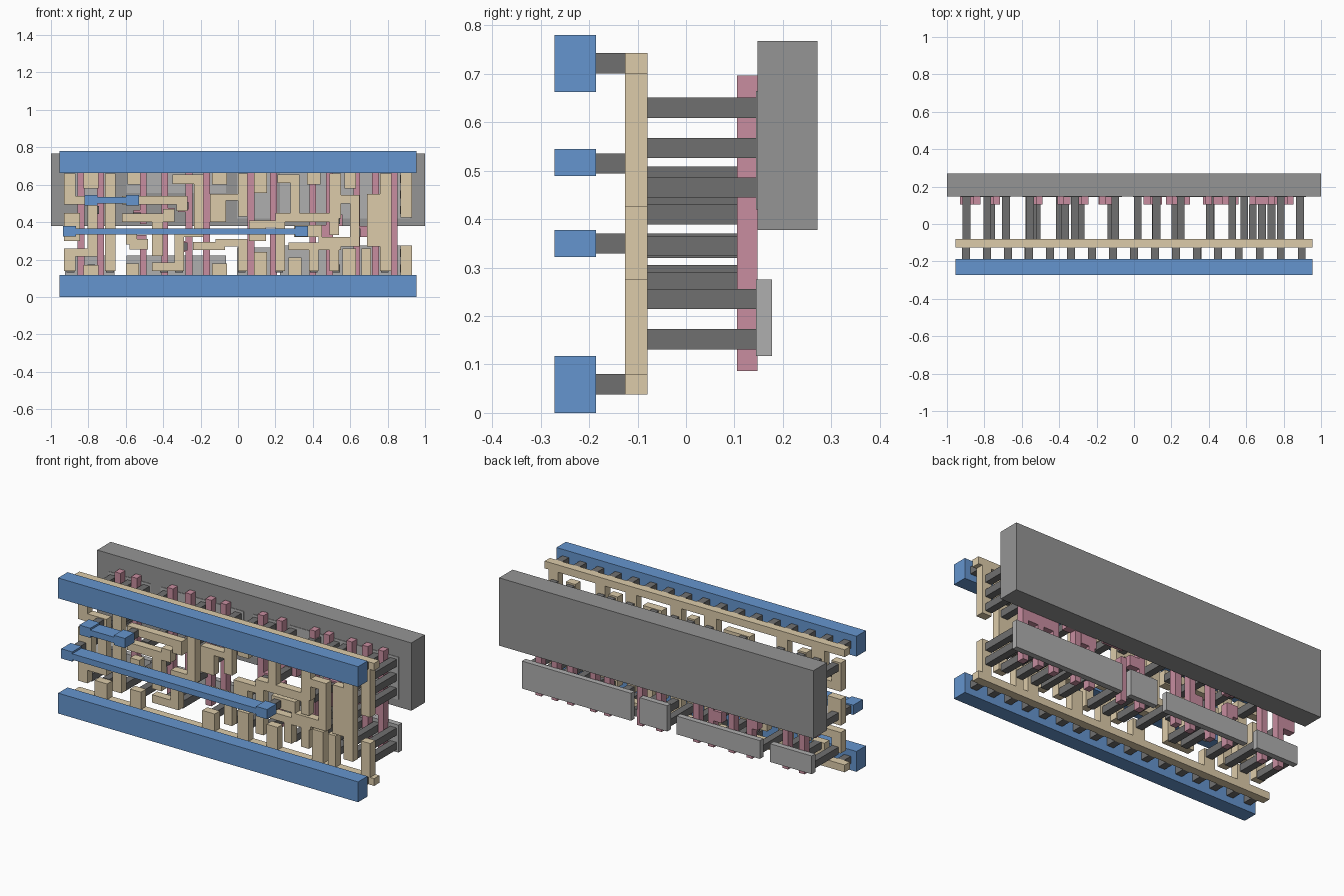
import bpy, bmesh, math
from mathutils import Vector


def material(name, rgb):
    m = bpy.data.materials.new(name)
    m.diffuse_color = (*rgb, 1)
    return m


BLUE = material("metal_blue", (0.13, 0.30, 0.62))
TAN = material("local_tan", (0.72, 0.60, 0.40))
PINK = material("gate_pink", (0.58, 0.27, 0.35))
DARK = material("contact_dark", (0.16, 0.16, 0.16))
GREY = material("well_grey", (0.30, 0.30, 0.30))
LIGHT = material("diffusion_grey", (0.43, 0.43, 0.43))


def layer(name, rects, y0, y1, mat):
    """Union of x/z rectangles (x0, x1, z0, z1), extruded from y0 to y1."""
    xs = sorted({round(v, 4) for r in rects for v in r[:2]})
    zs = sorted({round(v, 4) for r in rects for v in r[2:]})
    bm = bmesh.new()
    for a, b in zip(xs, xs[1:]):
        for c, d in zip(zs, zs[1:]):
            mx, mz = (a + b) / 2, (c + d) / 2
            if any(r[0] < mx < r[1] and r[2] < mz < r[3] for r in rects):
                bm.faces.new([bm.verts.new((x, y0, z))
                              for x, z in ((a, c), (b, c), (b, d), (a, d))])
    bmesh.ops.remove_doubles(bm, verts=bm.verts, dist=1e-5)
    ext = bmesh.ops.extrude_face_region(bm, geom=bm.faces[:], use_keep_orig=True)
    moved = [g for g in ext["geom"] if isinstance(g, bmesh.types.BMVert)]
    bmesh.ops.translate(bm, verts=moved, vec=Vector((0, y1 - y0, 0)))
    bmesh.ops.recalc_face_normals(bm, faces=bm.faces[:])
    bmesh.ops.dissolve_limit(bm, angle_limit=math.radians(1),
                             verts=bm.verts[:], edges=bm.edges[:])
    me = bpy.data.meshes.new(name)
    bm.to_mesh(me)
    bm.free()
    ob = bpy.data.objects.new(name, me)
    me.materials.append(mat)
    bpy.context.collection.objects.link(ob)
    return ob


def squares(points, s=0.0415):
    h = s / 2
    return [(x - h, x + h, z - h, z + h) for x, z in points]


# Blue power rails and two signal wires with end pads
M0, M1 = -0.272, -0.186
layer("lower_rail", [(-0.955, 0.955, 0, 0.117)], M0, M1, BLUE)
layer("upper_rail", [(-0.955, 0.955, 0.663, 0.78)], M0, M1, BLUE)
layer("long_wire", [(-0.93, 0.37, 0.333, 0.367), (-0.935, -0.865, 0.322, 0.378),
                    (0.305, 0.375, 0.322, 0.378)], M0, M1, BLUE)
layer("short_wire", [(-0.82, -0.53, 0.5, 0.534), (-0.82, -0.75, 0.489, 0.545),
                     (-0.60, -0.53, 0.489, 0.545)], M0, M1, BLUE)

# Short posts between the blue and tan layers
rail_x = [-0.898 + 0.1122 * i for i in range(17)]
posts = [(x, z) for x in rail_x for z in (0.059, 0.722)]
posts += [(-0.9, 0.35), (0.34, 0.35), (-0.785, 0.515), (-0.565, 0.515)]
layer("metal_posts", squares(posts), M1, -0.126, DARK)

# Tan layer: rails with stubs
L0, L1 = -0.126, -0.079
layer("upper_tan_rail", [
    (-0.955, 0.955, 0.701, 0.743), (-0.825, -0.745, 0.58, 0.71),
    (-0.59, -0.52, 0.60, 0.71), (-0.14, -0.06, 0.60, 0.71),
    (0.085, 0.155, 0.555, 0.71), (0.37, 0.44, 0.6, 0.71),
    (0.57, 0.63, 0.58, 0.71), (0.87, 0.93, 0.425, 0.71)], L0, L1, TAN)
layer("lower_tan_rail", [
    (-0.955, 0.955, 0.038, 0.08), (-0.825, -0.745, 0.07, 0.17),
    (-0.6, -0.53, 0.07, 0.18), (-0.14, -0.06, 0.07, 0.18),
    (0.085, 0.155, 0.07, 0.24), (0.27, 0.34, 0.07, 0.21),
    (0.56, 0.63, 0.07, 0.26), (0.66, 0.71, 0.07, 0.26),
    (0.87, 0.93, 0.07, 0.275)], L0, L1, TAN)

# Tan layer: left-hand nets
layer("input_pad", [(-0.93, -0.845, 0.3, 0.45)], L0, L1, TAN)
layer("first_inverter_link", [
    (-0.93, -0.87, 0.14, 0.26), (-0.93, -0.75, 0.215, 0.26),
    (-0.805, -0.75, 0.215, 0.54), (-0.93, -0.75, 0.495, 0.54),
    (-0.93, -0.87, 0.495, 0.66)], L0, L1, TAN)
layer("second_inverter_link", [(-0.71, -0.655, 0.14, 0.66)], L0, L1, TAN)
layer("data_pad", [(-0.58, -0.48, 0.255, 0.31), (-0.6, -0.54, 0.28, 0.36)],
      L0, L1, TAN)
layer("left_hook", [
    (-0.62, -0.27, 0.495, 0.54), (-0.33, -0.27, 0.46, 0.54)], L0, L1, TAN)
layer("left_bar", [
    (-0.62, -0.34, 0.40, 0.445), (-0.40, -0.34, 0.40, 0.47),
    (-0.46, -0.40, 0.22, 0.42), (-0.46, -0.30, 0.14, 0.185)], L0, L1, TAN)

# Tan layer: middle nets
layer("middle_hook", [
    (-0.35, -0.185, 0.605, 0.655), (-0.235, -0.185, 0.32, 0.655),
    (-0.34, -0.185, 0.32, 0.36), (-0.34, -0.29, 0.14, 0.36)], L0, L1, TAN)
layer("middle_bar", [
    (-0.15, -0.065, 0.40, 0.55), (-0.15, 0.05, 0.515, 0.55),
    (0.0, 0.05, 0.43, 0.66)], L0, L1, TAN)
layer("middle_lower_link", [
    (-0.24, -0.07, 0.25, 0.295), (-0.12, 0.05, 0.27, 0.31),
    (0.0, 0.05, 0.14, 0.31)], L0, L1, TAN)
layer("cross_link", [
    (0.06, 0.15, 0.30, 0.41), (0.06, 0.25, 0.37, 0.41),
    (0.2, 0.25, 0.14, 0.41)], L0, L1, TAN)

# Tan layer: right-hand nets and output
layer("right_hook", [
    (0.21, 0.33, 0.61, 0.655), (0.28, 0.33, 0.41, 0.655),
    (0.2, 0.54, 0.40, 0.45), (0.49, 0.54, 0.33, 0.45)], L0, L1, TAN)
layer("clock_pad", [(0.30, 0.45, 0.32, 0.385)], L0, L1, TAN)
layer("right_lower_link", [
    (0.38, 0.43, 0.14, 0.29), (0.27, 0.55, 0.25, 0.29)], L0, L1, TAN)
layer("right_loop", [
    (0.49, 0.55, 0.42, 0.66), (0.49, 0.65, 0.50, 0.545),
    (0.6, 0.65, 0.30, 0.545), (0.43, 0.65, 0.27, 0.32),
    (0.49, 0.54, 0.14, 0.30)], L0, L1, TAN)
layer("output_plate", [
    (0.76, 0.82, 0.14, 0.66), (0.69, 0.82, 0.27, 0.55)], L0, L1, TAN)

# Pink gate strips
P0, P1 = 0.105, 0.148
gates = [-0.84, -0.736, -0.392, -0.262, -0.168, 0.07,
         0.4, 0.49, 0.635, 0.735, 0.835]
strips = [(x - 0.0183, x + 0.0183, 0.087, 0.697) for x in gates]
strips += [(-0.525, -0.488, 0.087, 0.33), (-0.525, -0.488, 0.39, 0.697),
           (0.172, 0.208, 0.087, 0.34), (0.172, 0.208, 0.40, 0.697)]
# Pads and jogs joining the strips
strips += [(-0.93, -0.83, 0.315, 0.385), (-0.79, -0.73, 0.43, 0.5),
           (-0.56, -0.49, 0.26, 0.33), (-0.56, -0.49, 0.40, 0.465),
           (-0.40, -0.34, 0.41, 0.475), (-0.32, -0.25, 0.455, 0.525),
           (-0.19, -0.09, 0.42, 0.48), (-0.33, -0.25, 0.24, 0.30),
           (0.06, 0.15, 0.31, 0.37), (0.19, 0.30, 0.40, 0.45),
           (0.37, 0.47, 0.32, 0.385), (0.48, 0.56, 0.38, 0.44),
           (0.62, 0.85, 0.32, 0.38)]
layer("gate_strips", strips, P0, P1, PINK)

# Contacts from tan to gates
gate_pts = [(-0.895, 0.35), (-0.765, 0.465), (-0.52, 0.285), (-0.54, 0.43),
            (-0.368, 0.44), (-0.285, 0.488), (-0.12, 0.45), (-0.29, 0.27),
            (0.118, 0.34), (0.25, 0.425), (0.41, 0.35), (0.525, 0.41),
            (0.635, 0.345), (0.735, 0.345)]
layer("gate_contacts", squares(gate_pts), L1, P0, DARK)

# Contacts from tan to diffusion
upper = [-0.895, -0.785, -0.685, -0.555, -0.315, -0.1, 0.02, 0.12,
         0.25, 0.405, 0.525, 0.59, 0.785, 0.888]
lower = [-0.895, -0.785, -0.685, -0.56, -0.395, -0.315, -0.1, 0.02, 0.12,
         0.22, 0.405, 0.525, 0.59, 0.685, 0.785, 0.888]
diff_pts = [(x, 0.63) for x in upper] + [(x, 0.152) for x in lower]
diff_pts += [(x, z) for x in (0.785, 0.888) for z in (0.235, 0.465, 0.547)]
diff_pts += [(0.59, 0.235), (0.685, 0.235), (-0.685, 0.547), (0.02, 0.547)]
layer("diffusion_contacts", squares(diff_pts), L1, 0.145, DARK)

# Diffusion plates, lower row exposed and upper row set into the well
spans = [(-0.925, -0.66, 0.222, 0.505), (-0.595, -0.065, 0.222, 0.555),
         (-0.005, 0.17, 0.265, 0.42), (0.225, 0.92, 0.275, 0.42)]
for i, (a, b, top, bottom) in enumerate(spans, 1):
    layer(f"lower_diffusion_{i}", [(a, b, 0.117, top)], 0.145, 0.178, LIGHT)
    layer(f"upper_diffusion_{i}", [(a, b, bottom, 0.665)], 0.145, 0.178, LIGHT)

# Large back slab
layer("well_slab", [(-1, 1, 0.378, 0.768)], 0.148, 0.271, GREY)
